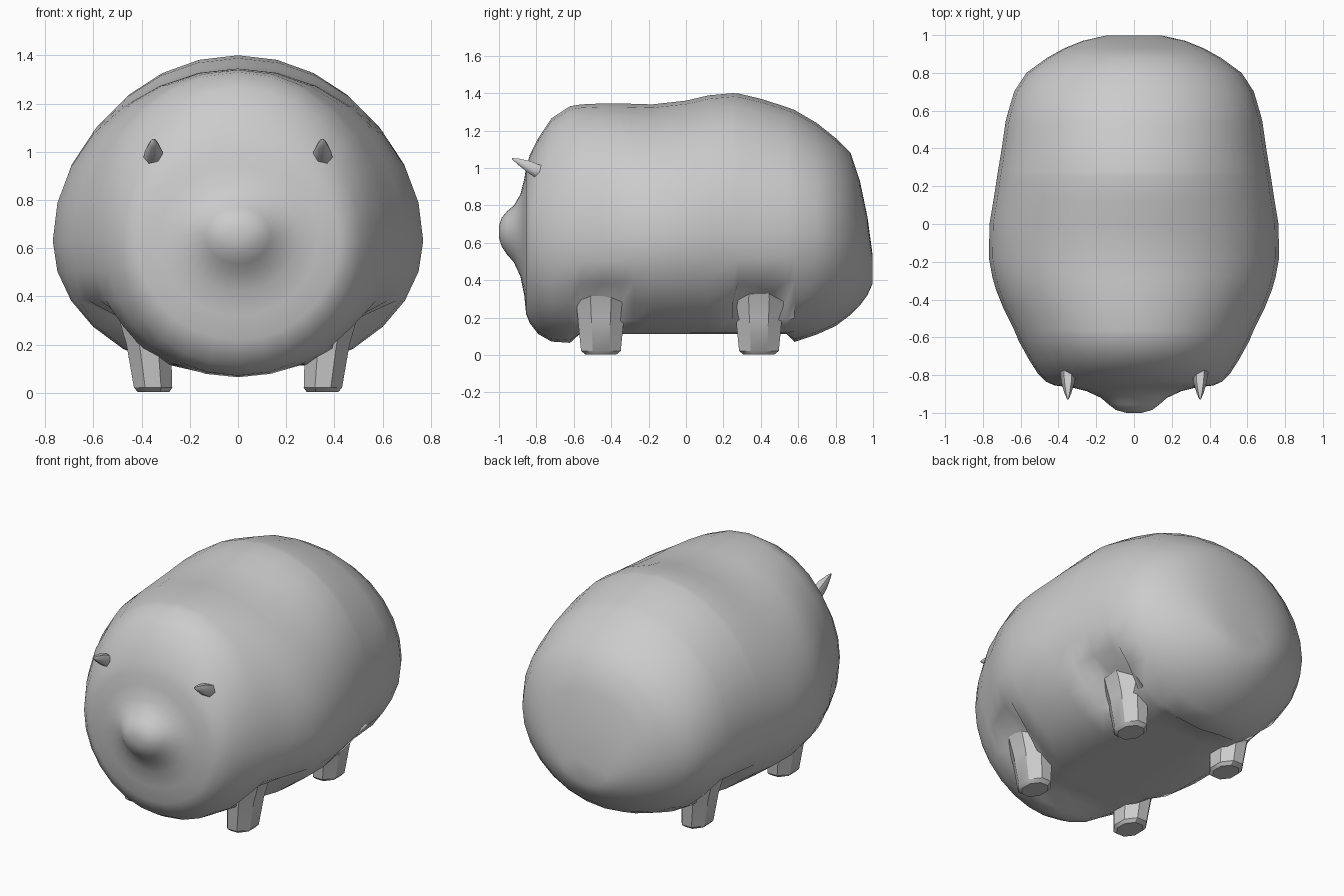
import bpy, bmesh, math
from mathutils import Vector

if "Cube" in bpy.data.objects:
    bpy.data.objects.remove(bpy.data.objects["Cube"])


def finish(name, bm, angle):
    bmesh.ops.recalc_face_normals(bm, faces=bm.faces)
    me = bpy.data.meshes.new(name)
    bm.to_mesh(me)
    bm.free()
    ob = bpy.data.objects.new(name, me)
    bpy.context.collection.objects.link(ob)
    bpy.ops.object.select_all(action='DESELECT')
    ob.select_set(True)
    bpy.context.view_layer.objects.active = ob
    bpy.ops.object.shade_smooth_by_angle(angle=math.radians(angle))
    return ob


def loft(name, rings, angle):
    bm = bmesh.new()
    loops = [[bm.verts.new(p) for p in r] for r in rings]
    n = len(loops[0])
    for a, b in zip(loops, loops[1:]):
        for i in range(n):
            j = (i + 1) % n
            bm.faces.new((a[i], a[j], b[j], b[i]))
    bm.faces.new(loops[0])
    bm.faces.new(loops[-1])
    return finish(name, bm, angle)


# body stations, snout to rump: y, half width, top z, bottom z, widest z
stations = [
    (-1.0, .04, .69, .625, .66), (-.985, .095, .735, .58, .66),
    (-.955, .135, .77, .535, .66), (-.92, .175, .80, .495, .66),
    (-.885, .25, .86, .42, .65), (-.865, .33, .94, .32, .64),
    (-.855, .42, 1.0, .22, .63), (-.835, .465, 1.07, .17, .63),
    (-.79, .51, 1.16, .112, .63), (-.72, .555, 1.265, .072, .63),
    (-.62, .61, 1.33, .065, .63),
    (-.56, .635, 1.34, .12, .63), (-.45, .69, 1.345, .112, .63),
    (-.35, .73, 1.345, .112, .63), (-.28, .75, 1.343, .112, .63),
    (-.18, .768, 1.34, .112, .63), (0, .765, 1.36, .112, .63),
    (.12, .745, 1.388, .112, .64), (.25, .725, 1.40, .112, .65),
    (.28, .72, 1.398, .112, .65), (.4, .70, 1.37, .112, .65),
    (.54, .68, 1.325, .112, .65), (.58, .67, 1.31, .07, .65),
    (.70, .635, 1.24, .11, .65), (.80, .57, 1.16, .155, .64),
    (.88, .46, 1.08, .215, .62), (.93, .37, .93, .265, .58),
    (.97, .27, .74, .32, .53), (.997, .15, .54, .38, .46),
]
N = 28
body = []
for y, w, top, bot, zc in stations:
    ring = []
    belly = -.57 < y < .56          # flat underside between the legs
    low = .06 if belly else bot
    hollow = abs(y + .455) < .12 or abs(y - .41) < .14   # recess behind each leg
    for i in range(N):
        t = 2 * math.pi * i / N
        s = math.sin(t)
        x = w * math.cos(t)
        z = max(zc + s * ((top - zc) if s > 0 else (zc - low)), bot)
        if hollow and z < .33:
            x = max(-.42, min(.42, x))
        ring.append((x, y, z))
    body.append(ring)
loft("body", body, 60)

# legs: tapered octagons leaning outward at the top
for y, lab in ((-.455, "front"), (.39, "rear")):
    for sx in (-1, 1):
        rings = []
        for z, cx, rx, ry in ((.003, .35, .07, .09), (.022, .352, .086, .115),
                              (.2, .37, .1, .134), (.3, .385, .115, .145),
                              (.40, .42, .12, .12)):
            rings.append([(sx * (cx + rx * math.cos(math.pi * (2 * k + 1) / 8)),
                           y + ry * math.sin(math.pi * (2 * k + 1) / 8), z)
                          for k in range(8)])
        loft(f"{lab}_leg_{'left' if sx < 0 else 'right'}", rings, 35)

# ears: small forward-pointing spikes
for sx in (-1, 1):
    base, tip = Vector((.35, -.76, .965)), Vector((.35, -.93, 1.05))
    rings = []
    for f, r in ((0, .05), (.45, .04), (.8, .02), (1, .004)):
        c = base.lerp(tip, f)
        rings.append([(sx * (c.x + .9 * r * math.cos(k * math.pi / 3)), c.y,
                       c.z + r * math.sin(k * math.pi / 3)) for k in range(6)])
    loft(f"ear_{'left' if sx < 0 else 'right'}", rings, 60)
